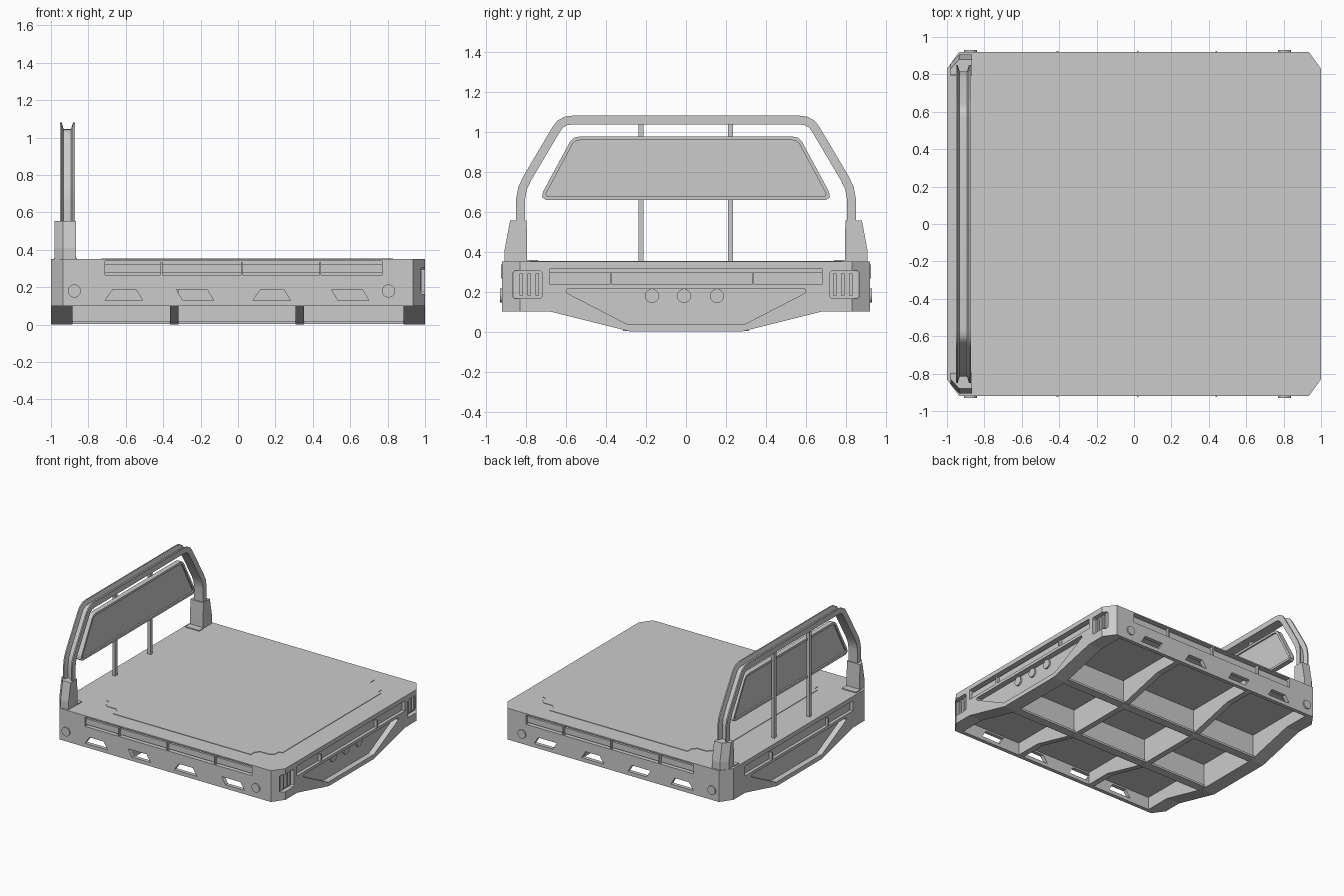
import bpy, bmesh, math
from mathutils import Vector

if "Cube" in bpy.data.objects:
    bpy.data.objects.remove(bpy.data.objects["Cube"])

GREY = bpy.data.materials.new("light_grey")
GREY.diffuse_color = (0.6, 0.6, 0.6, 1)
GREY.use_nodes = True
GREY.node_tree.nodes["Principled BSDF"].inputs["Base Color"].default_value = GREY.diffuse_color


def finish(name, bm):
    bmesh.ops.recalc_face_normals(bm, faces=bm.faces)
    me = bpy.data.meshes.new(name)
    bm.to_mesh(me)
    bm.free()
    ob = bpy.data.objects.new(name, me)
    bpy.context.collection.objects.link(ob)
    me.materials.append(GREY)
    return ob


def place(axis, u, v, w):
    """Profile (u, v) at depth w: axis x -> (y, z), y -> (x, z), z -> (x, y)."""
    return {"x": (w, u, v), "y": (u, w, v), "z": (u, v, w)}[axis]


def prism(name, pts, axis, a, b):
    bm = bmesh.new()
    lo = [bm.verts.new(place(axis, u, v, a)) for u, v in pts]
    hi = [bm.verts.new(place(axis, u, v, b)) for u, v in pts]
    n = len(pts)
    bm.faces.new(lo)
    bm.faces.new(hi)
    for i in range(n):
        bm.faces.new((lo[i], lo[(i + 1) % n], hi[(i + 1) % n], hi[i]))
    return finish(name, bm)


def box(name, x0, x1, y0, y1, z0, z1):
    return prism(name, [(x0, y0), (x1, y0), (x1, y1), (x0, y1)], "z", z0, z1)


def disc(name, axis, u, v, a, b, r=0.035):
    ring = [(u + r * math.cos(t * math.tau / 20), v + r * math.sin(t * math.tau / 20)) for t in range(20)]
    return prism(name, ring, axis, a, b)


def cut(target, cutters):
    for c in cutters:
        c.hide_render = True
        c.hide_set(True)
        m = target.modifiers.new("cut", "BOOLEAN")
        m.operation, m.solver, m.object = "DIFFERENCE", "EXACT", c


def mirror_u(half):
    return half + [(-u, v) for u, v in reversed(half)]


# Tray body with chamfered corners
body = prism("tray_body", mirror_u([(0.935, -0.92), (1, -0.83), (1, 0.83), (0.935, 0.92)]), "z", 0.10, 0.35)
cuts = [box("underside_cutter", -0.885, 0.885, -0.89, 0.89, 0.05, 0.20)]

# Long side slots, rails, brackets, lower openings and round caps
for s in (-1, 1):
    cuts.append(box("side_slot_cutter", -0.71, 0.77, s * 0.885, s * 0.95, 0.265, 0.34))
    box("side_rail", -0.71, 0.77, s * 0.88, s * 0.905, 0.275, 0.322)
    for x in (-0.41, 0.02, 0.44):
        box("side_bracket", x - 0.005, x + 0.005, s * 0.88, s * 0.925, 0.265, 0.335)
    for x in (-0.71, -0.33, 0.08, 0.50):
        lean = 0.04 if x in (-0.71, 0.08) else 0.0
        low = 0.0 if lean else 0.035
        hole = [(x + low, 0.13), (x + 0.2, 0.13), (x + 0.165, 0.187), (x + lean, 0.187)]
        cuts.append(prism("side_opening_cutter", hole, "y", s * 0.85, s * 0.95))
    for x in (-0.875, 0.805):
        disc("side_cap", "y", x, 0.18, s * 0.915, s * 0.93)

# End slots with rails and brackets
for s in (-1, 1):
    cuts.append(box("end_slot_cutter", s * 0.955, s * 1.05, -0.68, 0.68, 0.235, 0.315))
    box("end_rail", s * 0.95, s * 0.975, -0.68, 0.68, 0.235, 0.298)
    for y in (-0.375, 0.335):
        box("end_bracket", s * 0.95, s, y - 0.006, y + 0.006, 0.235, 0.29)

# Rear lamps: corner recesses with three upright bars
for s in (-1, 1):
    r = [(0.72, 0.175), (0.73, 0.165), (0.855, 0.165), (0.865, 0.175),
         (0.865, 0.295), (0.855, 0.305), (0.73, 0.305), (0.72, 0.295)]
    cuts.append(prism("lamp_cutter", [(s * y, z) for y, z in r], "x", 0.965, 1.05))
    for y in (0.745, 0.785, 0.825):
        box("lamp_bar", 0.96, 0.98, s * y - 0.009, s * y + 0.009, 0.18, 0.29)

# Lower end beams with trapezoid pockets
apron = mirror_u([(0.28, 0.0), (0.68, 0.10)])
pockets = []
for s in (-1, 1):
    pocket = prism("end_pocket_cutter", mirror_u([(0.29, 0.035), (0.60, 0.195), (0.595, 0.212)]),
                   "x", s * 0.955, s * 1.05)
    cuts.append(pocket)
    beam = prism("end_beam", apron, "x", s * 0.885, s * 1.0)
    cut(beam, [pocket])
cut(body, cuts)
for y in (-0.17, -0.01, 0.155):
    disc("end_lamp", "x", y, 0.178, 0.95, 0.968)

# Underside frame
tapered = mirror_u([(0.28, 0.0), (0.68, 0.10), (0.892, 0.10), (0.892, 0.205)])
for x in (-0.34, 0.33):
    prism("cross_member", tapered, "x", x - 0.023, x + 0.023)
for y in (-0.28, 0.28):
    box("long_beam", -0.89, 0.89, y - 0.02, y + 0.02, 0.01, 0.205)
    box("beam_flange", -0.89, 0.89, y - 0.035, y + 0.035, 0.004, 0.02)

# Deck mat with notched corners
mat = []
for sx, sy, flip in ((1, 1, 0), (-1, 1, 1), (-1, -1, 0), (1, -1, 1)):
    corner = [(0.78, 0.60), (0.75, 0.63), (0.75, 0.67), (0.72, 0.70), (0.64, 0.70), (0.61, 0.73), (0.61, 0.78)]
    corner[0] = (0.78, 0.62)
    mat += [(0.05 + sx * x, sy * y) for x, y in (corner[::-1] if flip else corner)]
prism("deck_mat", mat, "z", 0.345, 0.354)

# Headboard feet, tapering upward
for s in (-1, 1):
    bm = bmesh.new()
    rings = []
    for x0, x1, y0, y1, z in ((-0.98, -0.865, 0.795, 0.907, 0.345), (-0.98, -0.865, 0.795, 0.907, 0.41),
                              (-0.98, -0.865, 0.797, 0.88, 0.555)):
        pts = [(x0, y0), (x1, y0), (x1, y1), (x0 + 0.045, y1), (x0, y1 - 0.05)]
        rings.append([bm.verts.new((x, s * y, z)) for x, y in pts])
    bm.faces.new(rings[0])
    bm.faces.new(rings[-1])
    for a, b in zip(rings, rings[1:]):
        for i in range(5):
            bm.faces.new((a[i], a[(i + 1) % 5], b[(i + 1) % 5], b[i]))
    finish("headboard_foot", bm)
    box("foot_plate", -0.985, -0.862, s * 0.74, s * 0.80, 0.345, 0.357)

# Headboard hoop: grooved section swept along a bent path
path = mirror_u([(0.828, 0.50), (0.828, 0.66), (0.818, 0.715), (0.795, 0.765), (0.65, 1.01),
                 (0.63, 1.037), (0.60, 1.054), (0.565, 1.058)])
section = [(-0.04, -0.022), (0.04, -0.022), (0.04, 0.022), (0.03, 0.022),
           (0.02, -0.012), (-0.02, -0.012), (-0.03, 0.022), (-0.04, 0.022)]
bm = bmesh.new()
rings = []
P = [Vector(p) for p in path]
for i, p in enumerate(P):
    d0 = (p - P[max(i - 1, 0)]).normalized() if i else (P[1] - p).normalized()
    d1 = (P[i + 1] - p).normalized() if i + 1 < len(P) else d0
    t = (d0 + d1).normalized()
    n = Vector((t.y, -t.x)) / max(t.dot(d0), 0.5)
    rings.append([bm.verts.new((-0.9125 + x, p.x + n.x * o, p.y + n.y * o)) for x, o in section])
bm.faces.new(rings[0])
bm.faces.new(rings[-1])
for a, b in zip(rings, rings[1:]):
    for i in range(8):
        bm.faces.new((a[i], a[(i + 1) % 8], b[(i + 1) % 8], b[i]))
hoop = finish("headboard_hoop", bm)

# Uprights
for y in (-0.225, 0.222):
    box("upright", -0.945, -0.92, y - 0.013, y + 0.013, 0.345, 1.045)

# Window panel with raised rim
outer = mirror_u([(0.70, 0.658), (0.72, 0.672), (0.715, 0.70), (0.58, 0.95), (0.56, 0.97), (0.53, 0.976)])
inner = mirror_u([(0.695, 0.675), (0.70, 0.69), (0.565, 0.942), (0.55, 0.954), (0.525, 0.958)])
rim = prism("window_rim", outer, "x", -0.925, -0.885)
cut(rim, [prism("window_front_cutter", inner, "x", -0.897, -0.85),
          prism("window_back_cutter", inner, "x", -0.96, -0.913)])

# Smooth the bends, keep the edges sharp
bpy.ops.object.select_all(action="DESELECT")
hoop.select_set(True)
bpy.context.view_layer.objects.active = hoop
bpy.ops.object.shade_smooth_by_angle(angle=math.radians(30))
